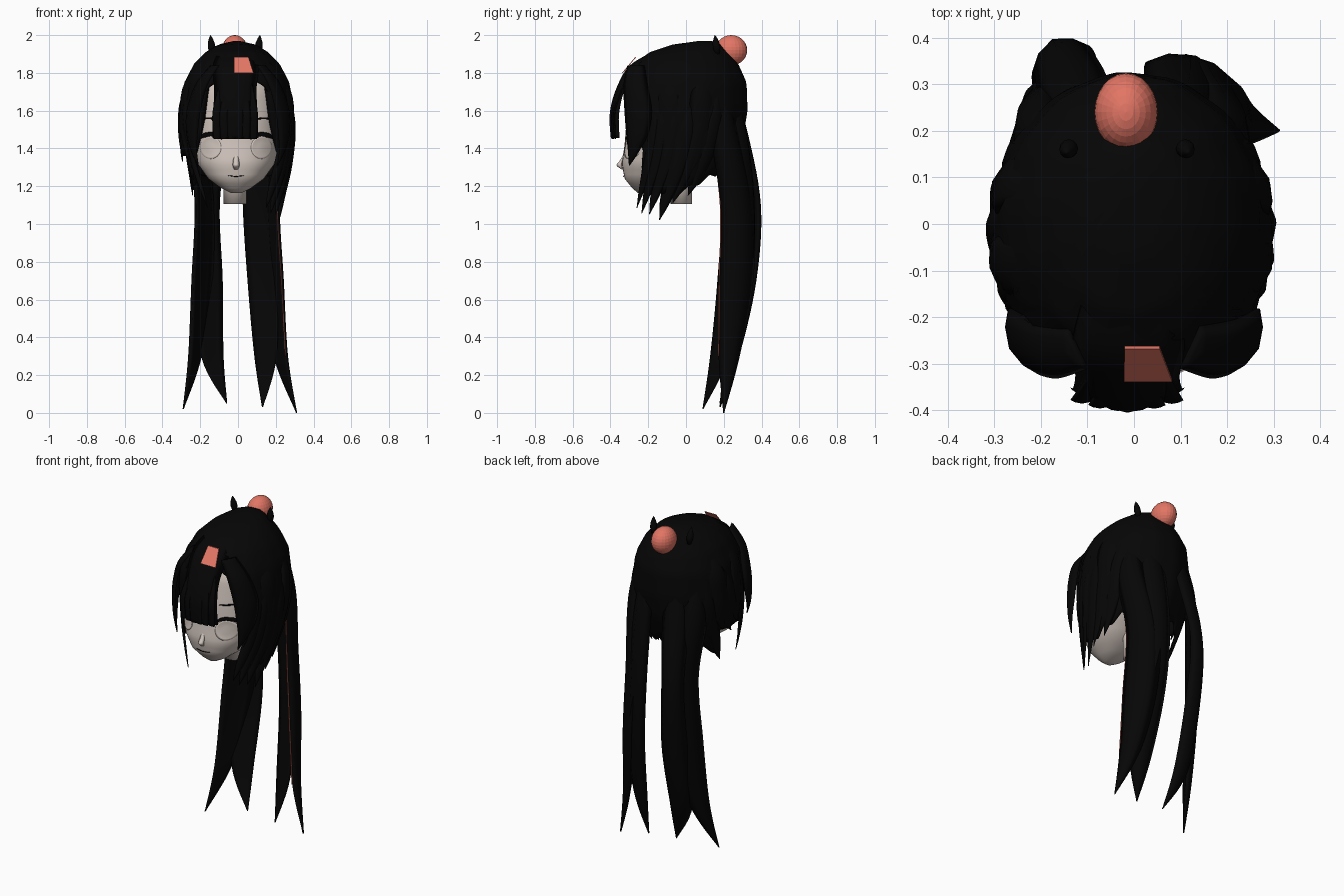
import bpy, bmesh, math
from mathutils import Vector

if "Cube" in bpy.data.objects:
    bpy.data.objects.remove(bpy.data.objects["Cube"])


def material(name, rgb):
    m = bpy.data.materials.new(name)
    m.diffuse_color = (*rgb, 1)
    m.use_nodes = True
    m.node_tree.nodes["Principled BSDF"].inputs["Base Color"].default_value = m.diffuse_color
    return m


BLACK = material("black hair", (0.0018, 0.0018, 0.0018))
SKIN = material("pale skin", (0.64, 0.56, 0.51))
PINK = material("coral pink", (0.76, 0.18, 0.13))
CX = -0.01


def finish(name, bm, mat, smooth=True):
    bmesh.ops.recalc_face_normals(bm, faces=bm.faces)
    me = bpy.data.meshes.new(name)
    bm.to_mesh(me)
    bm.free()
    me.materials.append(mat)
    ob = bpy.data.objects.new(name, me)
    bpy.context.collection.objects.link(ob)
    for p in me.polygons:
        p.use_smooth = smooth
    return ob


def grid(name, rows, mat, close_start=False, close_end=False):
    """Skin a list of closed rings."""
    bm = bmesh.new()
    vs = [[bm.verts.new(p) for p in r] for r in rows]
    n = len(rows[0])
    for a, b in zip(vs, vs[1:]):
        for i in range(n):
            j = (i + 1) % n
            bm.faces.new((a[i], a[j], b[j], b[i]))
    if close_start:
        bm.faces.new(vs[0])
    if close_end:
        bm.faces.new(vs[-1])
    return finish(name, bm, mat)


def table(tab, z):
    z = max(min(z, tab[0][0]), tab[-1][0])
    for a, b in zip(tab, tab[1:]):
        if z >= b[0]:
            f = (a[0] - z) / (a[0] - b[0])
            return [p + (q - p) * f for p, q in zip(a[1:], b[1:])]


def catmull(pts, steps):
    out = []
    for i in range(len(pts) - 1):
        p0, p1, p2, p3 = (pts[max(i - 1, 0)], pts[i], pts[i + 1], pts[min(i + 2, len(pts) - 1)])
        for s in range(steps):
            t = s / steps
            out.append([0.5 * (2 * b + (c - a) * t + (2 * a - 5 * b + 4 * c - d) * t * t
                               + (3 * b - a - 3 * c + d) * t ** 3)
                        for a, b, c, d in zip(p0, p1, p2, p3)])
    return out + [list(pts[-1])]


def sweep(name, pts, mat, normal=None, wdir=None, bend=0.3, steps=5):
    """Flat strand: points are (x, y, z, half width, half thickness)."""
    rows = []
    for x, y, z, w, th in catmull(pts, steps):
        n = Vector(normal) if normal else Vector((x, y + 0.02, 0))
        n.normalize()
        wd = Vector(wdir) if wdir else Vector((-n.y, n.x, 0))
        c, w = Vector((x, y, z)), max(w, 0.001)
        at = lambda u, s: c + wd * w * u + n * (s * th * (1 - u * u) - bend * w * u * u)
        rows.append([at(u, 1) for u in (-1, -.6, 0, .6, 1)] + [at(u, -1) for u in (.6, 0, -.6)])
    return grid(name, rows, mat, True, True)


# Head: stacked rounded rings (z, half width, front y, back y)
HEAD = [(1.90, .08, -.10, .10), (1.82, .19, -.23, .20), (1.70, .24, -.29, .25),
        (1.55, .245, -.315, .24), (1.42, .235, -.325, .17), (1.32, .205, -.34, .08),
        (1.24, .148, -.325, -.02), (1.19, .08, -.285, -.12), (1.165, .03, -.255, -.2)]


def face_y(x, z):
    rx, yf, yb = table(HEAD, z)
    u = min(abs((x - CX) / rx), 1)
    return (yf + yb) / 2 - (yb - yf) / 2 * (1 - u ** 2.3) ** (1 / 2.3)


rows = []
for k in range(31):
    z = 1.9 - 0.735 * k / 30
    rx, yf, yb = table(HEAD, z)
    ring = []
    for i in range(40):
        a = 2 * math.pi * i / 40
        s, c = math.sin(a), math.cos(a)
        e = 2 / 2.3
        ring.append((CX + rx * math.copysign(abs(s) ** e, s),
                     (yf + yb) / 2 - (yb - yf) / 2 * math.copysign(abs(c) ** e, c), z))
    rows.append(ring)
grid("head", rows, SKIN, True, True)

# Neck
rows = [[(-.015 + .061 * math.cos(a), -.025 + .056 * math.sin(a), z)
         for a in [2 * math.pi * i / 24 for i in range(24)]] for z in (1.105, 1.35)]
grid("neck", rows, SKIN, True, True)

# Nose
sweep("nose", [(CX, -.328, 1.37, .012, .002), (CX, -.343, 1.335, .016, .008),
               (CX, -.353, 1.31, .018, .014), (CX, -.335, 1.288, .01, .004)],
      SKIN, normal=(0, -1, 0))


def face_line(name, pts, half, mat=BLACK):
    sweep(name, [(x, face_y(x, z) - .004, z, half * k, .003) for x, z, k in pts],
          mat, normal=(0, -1, 0), wdir=(0, 0, 1), bend=0)


# Face details: mouth, lashes, brows, raised eye discs
face_line("mouth", [(CX - .045, 1.257, .4), (CX, 1.252, 1), (CX + .045, 1.257, .4)], .0025)
for side, s in (("left", -1), ("right", 1)):
    ex = CX + s * .135
    face_line(side + "_lash", [(ex - s * .06, 1.45, .3), (ex - s * .02, 1.472, 1),
                               (ex + s * .04, 1.468, 1), (ex + s * .085, 1.44, .3)], .012)
    face_line(side + "_brow", [(ex - s * .04, 1.555, .6), (ex + s * .02, 1.56, 1),
                               (ex + s * .08, 1.55, .4)], .005)
    rings = []
    for r, lift in ((1, -.003), (1, .006), (.85, .003), (.4, .003)):
        rings.append([])
        for i in range(28):
            a = 2 * math.pi * i / 28
            x, z = ex + .056 * r * math.cos(a), 1.405 + .06 * r * math.sin(a)
            rings[-1].append((x, face_y(x, z) - lift, z))
    grid(side + "_eye", rings, SKIN, False, True)

# Hair cap: rings (z, half width, front y, back y) with a hem that varies round the head
CAP = [(1.968, .02, .06, .14), (1.95, .10, -.07, .19), (1.91, .165, -.19, .225),
       (1.85, .225, -.275, .275), (1.75, .277, -.33, .32), (1.6, .303, -.345, .325),
       (1.45, .303, -.33, .30), (1.3, .283, -.32, .23), (1.15, .25, -.315, .16),
       (1.0, .225, -.31, .12)]
HEM = [(3.2, 1.27), (2.5, 1.25), (2.1, 1.2), (1.6, 1.13), (1.15, 1.18), (.98, 1.3),
       (.93, 1.5), (.6, 1.72), (.34, 1.77), (0, 1.78)]


def cap_point(phi, z, off=0):
    rx, yf, yb = table(CAP, z)
    return (CX + .004 + (rx + off) * math.sin(phi),
            (yf + yb) / 2 - ((yb - yf) / 2 + off) * math.cos(phi), z)


rows = []
for k in range(25):
    ring = []
    for i in range(120):
        phi = 2 * math.pi * i / 120 - math.pi
        p = abs(phi)
        hem = table(HEM, p)[0] + (.07 * abs((p * 2.6) % 1 - .5) if p > 1 else 0)
        if phi < 0 and 1.15 < p < 2.0:      # left side is cut higher
            hem = 1.36
        z = 1.968 - (1.968 - hem) * (k / 24) ** 1.5
        ring.append(cap_point(phi, z, .003 * math.sin(phi * 14) * k / 24))
    rows.append(ring)
cap = grid("hair_cap", rows, BLACK, True)
sol = cap.modifiers.new("thickness", "SOLIDIFY")
face = cap.data.polygons[len(cap.data.polygons) // 2]
sol.thickness = .012
sol.offset = -1 if face.normal.dot(face.center - Vector((0, 0, 1.6))) > 0 else 1

# Side locks: (start angle, start z, end angle, tip z, half width)
LOCKS = [(.95, 1.7, .82, 1.30, .022), (1.08, 1.72, .70, 1.085, .04), (1.22, 1.75, .86, 1.055, .045),
         (1.42, 1.75, 1.08, 1.05, .05), (1.66, 1.75, 1.35, 1.02, .055),
         (1.9, 1.75, 1.62, 1.11, .055), (2.15, 1.75, 1.95, 1.15, .055),
         (.75, 1.91, 1.0, 1.3, .06), (1.3, 1.91, 1.35, 1.25, .075), (1.9, 1.91, 1.85, 1.25, .075)]
LEFT_TIPS = {2: 1.34, 3: 1.34, 4: 1.36, 5: 1.33, 8: 1.38, 9: 1.36}
for side, s in (("left", -1), ("right", 1)):
    for i, (p0, z0, p1, z1, w) in enumerate(LOCKS):
        if s < 0:
            z1 = LEFT_TIPS.get(i, z1)
            w = .022 if i == 1 else w
        pts = []
        for t, k in ((0, .1), (.3, .9), (.6, 1), (.85, .6), (1, .03)):
            p = p0 + (p1 - p0) * t ** 2.2
            pts.append((*cap_point(s * p, z0 + (z1 - z0) * t, .001 if t else -.012), w * k, .006 * k + .002))
        sweep(f"{side}_side_lock_{i}", pts, BLACK)
    # Swept bang joining the fringe to the side hair
    sweep(side + "_bang", [(s * .13, -.27, 1.84, .05, .012), (s * .205, -.275, 1.74, .07, .014),
                           (s * .25, -.262, 1.6, .08, .014), (s * .255, -.265, 1.48, .065, .012),
                           (s * .24, -.28, 1.39, .035, .008), (s * .21, -.30, 1.31, .003, .003)],
          BLACK, normal=(s * .9, -.42, 0), bend=.25)

# Fringe: one broad panel and narrow strands over it
sweep("fringe", [(-.01, -.15, 1.918, .09, .012), (-.012, -.285, 1.838, .12, .014),
                 (-.014, -.358, 1.71, .112, .014), (-.014, -.39, 1.58, .118, .014),
                 (-.014, -.388, 1.455, .122, .01)], BLACK, normal=(0, -1, 0), bend=.3)
for i in range(6):
    x = -.11 + i * .038
    d = 1.8 * (x + .014) ** 2
    sweep(f"fringe_strand_{i}", [(x * .8, -.345 + d, 1.74, .012, .004), (x, -.393 + d, 1.6, .024, .005),
                                 (x, -.394 + d, 1.5, .024, .005), (x, -.39 + d, 1.45, .02, .004)],
          BLACK, normal=(0, -1, 0), bend=.1)

# Long twin tails: each has an outer and an inner strand ending in a point
T = .022
TAILS = {
    "right_tail_outer": ((.85, .5, 0), [(.16, .17, 1.82, .02, T), (.22, .215, 1.5, .08, T),
        (.19, .285, 1.1, .10, T), (.21, .285, .7, .105, T), (.24, .24, .3, .065, T), (.31, .2, 0, .003, .004)]),
    "right_tail_inner": ((.4, .9, 0), [(.09, .21, 1.82, .02, T), (.11, .295, 1.5, .08, T),
        (.115, .34, 1.1, .085, T), (.14, .325, .7, .085, T), (.155, .25, .3, .065, T), (.13, .18, .03, .003, .004)]),
    "left_tail_outer": ((-.85, .5, 0), [(-.16, .17, 1.82, .02, T), (-.23, .225, 1.5, .08, T),
        (-.2, .28, 1.1, .09, T), (-.215, .27, .7, .10, T), (-.24, .19, .3, .06, T), (-.29, .09, .02, .003, .004)]),
    "left_tail_inner": ((-.4, .9, 0), [(-.09, .21, 1.82, .02, T), (-.135, .30, 1.5, .075, T),
        (-.165, .375, 1.1, .065, T), (-.16, .35, .7, .075, T), (-.145, .26, .3, .065, T), (-.06, .18, .05, .003, .004)]),
}
for name, (n, pts) in TAILS.items():
    sweep(name, pts, BLACK, normal=n, bend=.35, steps=7)

# Pink trim on the front edge of the right tail
n, pts = TAILS["right_tail_outer"]
n = Vector(n).normalized()
wd = Vector((-n.y, n.x, 0))
edge = []
for x, y, z, w, th in pts[1:5]:
    p = Vector((x, y, z)) - wd * (w - .001) - n * (w * .35 + .001)
    edge.append((*p, .003, .003))
sweep("tail_trim", edge, PINK, normal=n, bend=0, steps=7)

# Pink hair clip plate on the fringe
bm = bmesh.new()
for front in (0, .006):
    bm.faces.new([bm.verts.new((x, y - front, z)) for x, y, z in
                  ((-.02, -.262, 1.885), (.055, -.262, 1.885), (.082, -.333, 1.8), (-.022, -.333, 1.8))])
bmesh.ops.bridge_loops(bm, edges=bm.edges)
finish("hair_clip", bm, PINK, False)

# Pink bauble at the back of the crown
bm = bmesh.new()
bmesh.ops.create_uvsphere(bm, u_segments=24, v_segments=14, radius=1)
for v in bm.verts:
    v.co = Vector((-.017 + v.co.x * .068, .24 + v.co.y * .084, 1.92 + v.co.z * .08))
finish("bauble", bm, PINK, False)

# Small leaf-shaped horns
for side, x, lean in (("left", -.138, -.002), ("right", .108, .002)):
    rows = [[(x + lean * k + r * math.cos(a), .165 - .003 * k + r * math.sin(a), z)
             for a in [math.pi * i / 6 for i in range(12)]]
            for k, (z, r) in enumerate(((1.90, .012), (1.935, .02), (1.96, .018), (1.985, .009), (2.0, .001)))]
    grid(side + "_horn", rows, BLACK, True, True)
